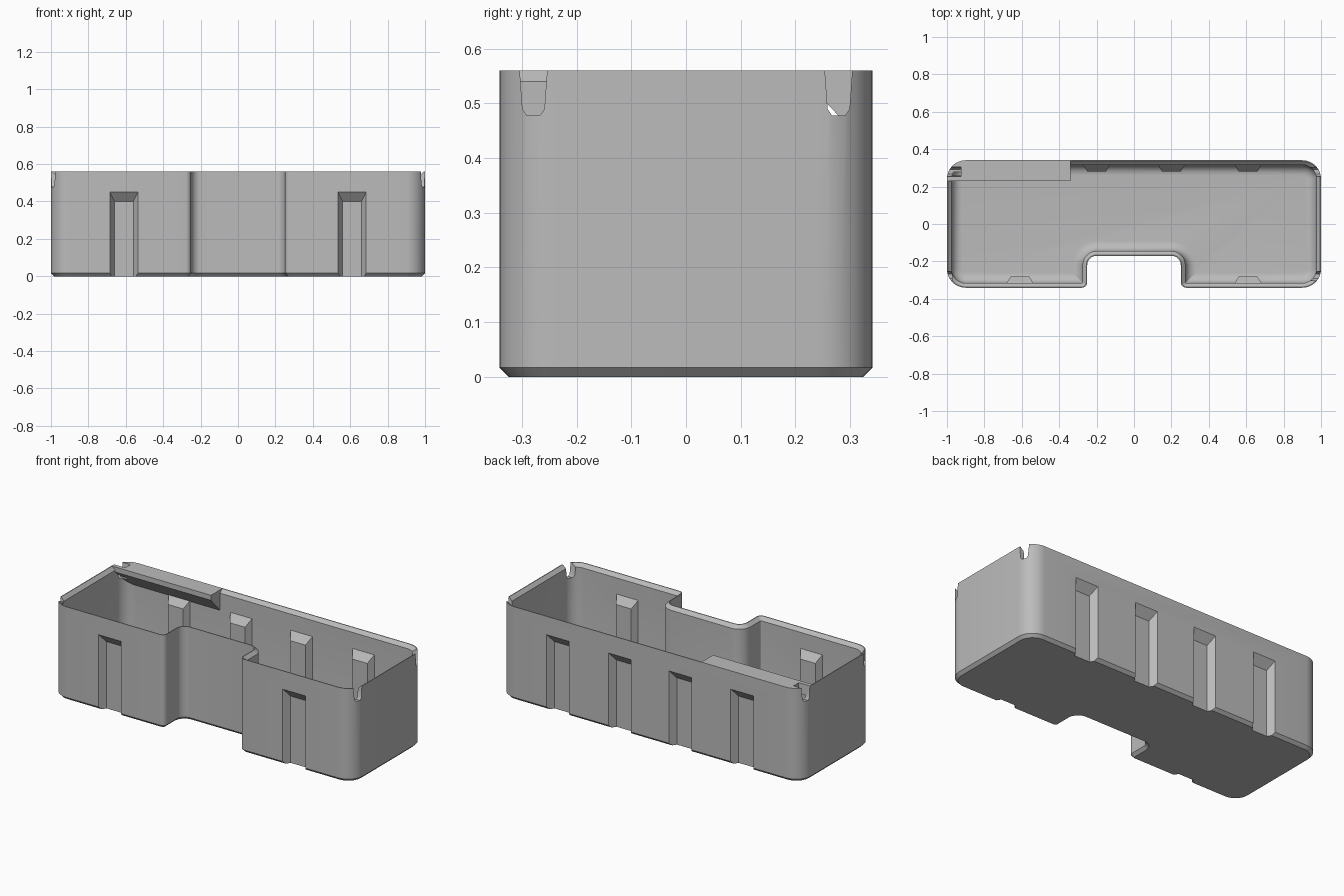
import bpy, bmesh, math
from mathutils import Vector

if "Cube" in bpy.data.objects:
    bpy.data.objects.remove(bpy.data.objects["Cube"], do_unlink=True)

HEIGHT, HALF_Y, WALL, FLOOR, FILLET = 0.56, 0.341, 0.025, 0.03, 0.055

grey = bpy.data.materials.new("light grey")
grey.use_nodes = True
grey.diffuse_color = (0.5, 0.5, 0.5, 1)
grey.node_tree.nodes["Principled BSDF"].inputs["Base Color"].default_value = (0.5, 0.5, 0.5, 1)


def make_object(name, bm):
    bmesh.ops.recalc_face_normals(bm, faces=bm.faces)
    mesh = bpy.data.meshes.new(name)
    bm.to_mesh(mesh)
    bm.free()
    mesh.materials.append(grey)
    obj = bpy.data.objects.new(name, mesh)
    bpy.context.collection.objects.link(obj)
    return obj


def loft(bm, rings):
    """Skin a stack of equal rings and cap both ends."""
    loops = [[bm.verts.new(p) for p in ring] for ring in rings]
    for a, b in zip(loops, loops[1:]):
        for i in range(len(a)):
            j = (i + 1) % len(a)
            bm.faces.new((a[i], a[j], b[j], b[i]))
    bm.faces.new(loops[0][::-1])
    bm.faces.new(loops[-1])


def outline(inset, z, steps=8):
    """Rounded tray outline with a recess in the front, moved inwards by inset."""
    half = [(0.25, -0.17, 0.05, -1), (0.25, -HALF_Y, 0.03, 1),
            (1, -HALF_Y, 0.1, 1), (1, HALF_Y, 0.1, 1)]
    corners = half + [(-x, y, r, s) for x, y, r, s in reversed(half)]
    count = len(corners)
    pts = [Vector(c[:2]) for c in corners]
    ring = []
    for i, (_, _, radius, sign) in enumerate(corners):
        into = (pts[i] - pts[i - 1]).normalized()
        out = (pts[(i + 1) % count] - pts[i]).normalized()
        # Walls meet at right angles, so the inset corner moves along both normals
        corner = pts[i] + inset * (Vector((-into.y, into.x)) + Vector((-out.y, out.x)))
        r = max(radius - sign * inset, 0.003)
        centre = corner + r * (out - into)
        for k in range(steps + 1):
            a = k / steps * math.pi / 2
            p = centre - r * out * math.cos(a) + r * into * math.sin(a)
            ring.append((p.x, p.y, z))
    return ring


def boolean(target, tool, operation):
    mod = target.modifiers.new("cut", 'BOOLEAN')
    mod.operation, mod.solver, mod.object = operation, 'EXACT', tool
    bpy.context.view_layer.objects.active = target
    bpy.ops.object.modifier_apply(modifier=mod.name)
    bpy.data.objects.remove(tool, do_unlink=True)


def rib(bm, x, side, start, depth, bottom):
    """Tapered block that narrows towards the inside of the tray."""
    rings = []
    for y, half, top in ((start - 0.01, 0.08125, 0.4625), (start + depth, 0.05, 0.40)):
        rings.append([(x + dx, side * (HALF_Y - y), z) for dx, z in
                      ((-half, bottom), (half, bottom), (half, top), (-half, top))])
    loft(bm, rings)


def prism_x(bm, profile, x0, x1):
    loft(bm, [[(x, y, z) for y, z in profile] for x in (x0, x1)])


# Shell: chamfered foot, straight wall, sloped rim and filleted inside floor
levels = [(0.017, 0), (0, 0.017), (0, HEIGHT), (0.005, HEIGHT), (WALL, HEIGHT - 0.02)]
for k in range(9):
    a = k / 8 * math.pi / 2
    levels.append((WALL + FILLET * (1 - math.cos(a)), FLOOR + FILLET * (1 - math.sin(a))))
bm = bmesh.new()
loft(bm, [outline(d, z) for d, z in levels])
tray = make_object("tray", bm)

# Label shelf: wedge trimmed to the rounded corner
bm = bmesh.new()
prism_x(bm, [(0.23, HEIGHT), (0.23, 0.53), (0.36, 0.39), (0.36, HEIGHT)], -1.05, -0.34)
shelf = make_object("label_shelf", bm)
bm = bmesh.new()
loft(bm, [outline(0.0005, 0.2), outline(0.0005, 0.7)])
boolean(shelf, make_object("shelf_trim", bm), 'INTERSECT')
boolean(tray, shelf, 'UNION')

# Ribs inside the walls and matching grooves outside
places = [(x, 1) for x in (-0.61, -0.2, 0.2, 0.61)] + [(-0.61, -1), (0.61, -1)]
bm = bmesh.new()
for x, side in places:
    rib(bm, x, side, 0.02, 0.04, 0.012)
boolean(tray, make_object("ribs", bm), 'UNION')
bm = bmesh.new()
for x, side in places:
    rib(bm, x, side, 0, 0.04, -0.05)

# Tapered notches at the end corners
notch = [(0.028, 0.59), (0.025, HEIGHT), (0.02, 0.49), (0.012, 0.478),
         (-0.012, 0.478), (-0.02, 0.49), (-0.025, HEIGHT), (-0.028, 0.59)]
for end, side, reach in ((1, 1, 0.925), (1, -1, 0.925), (-1, 1, 0.925), (-1, -1, 0.972)):
    prism_x(bm, [(side * 0.279 + y, z) for y, z in notch], end * 1.05, end * reach)
boolean(tray, make_object("grooves_and_notches", bm), 'DIFFERENCE')

# Smooth the rounded walls, keep the creases
bpy.ops.object.select_all(action='DESELECT')
tray.select_set(True)
bpy.context.view_layer.objects.active = tray
bpy.ops.object.shade_smooth_by_angle(angle=math.radians(30))
